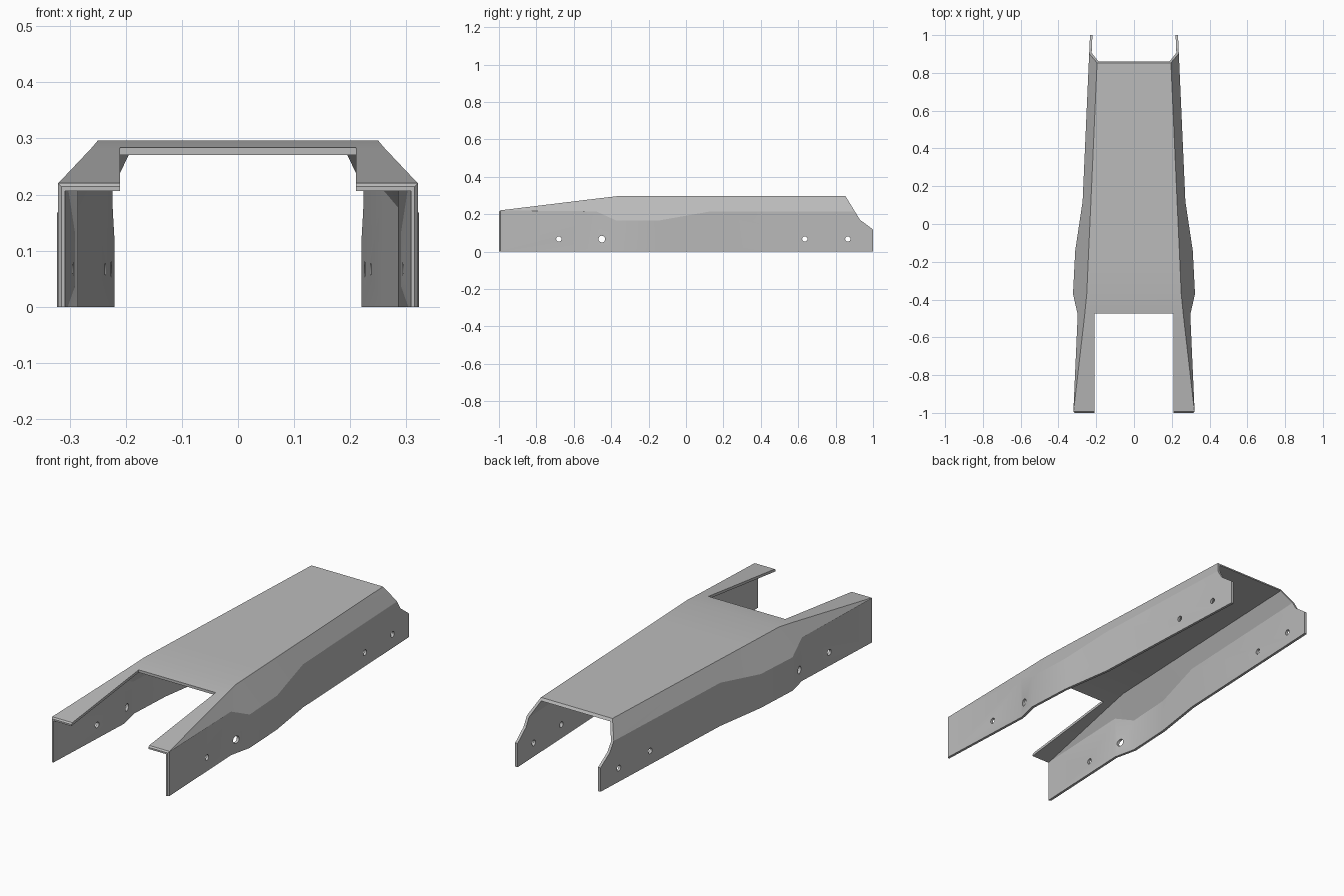
import bpy, bmesh, math
from mathutils import Matrix

cube = bpy.data.objects.get("Cube")
if cube:
    bpy.data.objects.remove(cube)

T = 0.013        # sheet thickness

grey = bpy.data.materials.new("plain grey")
grey.use_nodes = True
GREY = (0.5, 0.5, 0.5, 1)
grey.diffuse_color = GREY
grey.node_tree.nodes["Principled BSDF"].inputs["Base Color"].default_value = GREY


def make_object(name, bm):
    bmesh.ops.recalc_face_normals(bm, faces=bm.faces)
    mesh = bpy.data.meshes.new(name)
    bm.to_mesh(mesh)
    bm.free()
    mesh.materials.append(grey)
    obj = bpy.data.objects.new(name, mesh)
    bpy.context.collection.objects.link(obj)
    return obj


def prism(name, yz, half_width):
    """Side profile extruded across the width."""
    bm = bmesh.new()
    face = bm.faces.new([bm.verts.new((-half_width, y, z)) for y, z in yz])
    moved = bmesh.ops.extrude_face_region(bm, geom=[face])["geom"]
    bmesh.ops.translate(bm, vec=(2 * half_width, 0, 0),
                        verts=[v for v in moved if isinstance(v, bmesh.types.BMVert)])
    return make_object(name, bm)


def cut(target, cutter):
    mod = target.modifiers.new("cut", "BOOLEAN")
    mod.operation = "DIFFERENCE"
    mod.solver = "EXACT"
    mod.object = cutter
    bpy.ops.object.select_all(action="DESELECT")
    target.select_set(True)
    bpy.context.view_layer.objects.active = target
    bpy.ops.object.modifier_apply(modifier=mod.name)
    bpy.data.objects.remove(cutter)


# Folded cover: y, side x, shoulder z, roof edge x, roof z
stations = [
    (-1.0, 0.315, 0.214, 0.315, 0.214),
    (-0.993, 0.321, 0.22, 0.32, 0.2205),
    (-0.48, 0.298, 0.215, 0.261, 0.283),
    (-0.37, 0.323, 0.165, 0.25, 0.296),
    (-0.14, 0.311, 0.167, 0.24, 0.296),
    (0.12, 0.272, 0.213, 0.228, 0.296),
    (1.0, 0.233, 0.215, 0.189, 0.296),
]
bm = bmesh.new()
rings = []
for i, (y, xs, zs, xr, zr) in enumerate(stations):
    inner = 0.308 if i == 0 else xs - T
    under = 0.206 if i == 0 else zr - T
    drop = T if i < 2 else 0.4 * T
    shoulder = under if i == 0 else zs - drop
    roof_in = inner if i < 2 else xr - 0.5 * T
    half = [(xs, 0), (xs, zs), (xr, zr)]
    half_in = [(roof_in, under), (inner, shoulder), (inner, 0)]
    outline = half + [(-x, z) for x, z in reversed(half)]
    outline += [(-x, z) for x, z in reversed(half_in)] + half_in
    rings.append([bm.verts.new((x, y, z)) for x, z in outline])
count = len(rings[0])
for a, b in zip(rings, rings[1:]):
    for i in range(count):
        j = (i + 1) % count
        bm.faces.new((a[i], a[j], b[j], b[i]))
# End caps, one strip per wall panel
for ring in (rings[0], rings[-1]):
    for i in range(count // 2 - 1):
        bm.faces.new((ring[i], ring[i + 1], ring[count - 2 - i], ring[count - 1 - i]))
bmesh.ops.remove_doubles(bm, verts=bm.verts, dist=0.0002)
bmesh.ops.triangulate(bm, faces=bm.faces)
cover = make_object("folded_cover", bm)

# Front opening between the two arms
cut(cover, prism("opening_cutter", [(-1.2, -0.1), (-0.475, -0.1), (-0.475, 0.5), (-1.2, 0.5)], 0.21))

# Sloped and stepped rear end
cut(cover, prism("rear_cutter", [(0.83, 0.33), (0.853, 0.296), (0.93, 0.17), (1.0, 0.118),
                                 (1.1, 0.044), (1.1, 0.33)], 0.5))

# Bolt holes through both side walls
for y, r in ((-0.68, 0.014), (-0.45, 0.018), (0.635, 0.014), (0.865, 0.014)):
    bm = bmesh.new()
    bmesh.ops.create_cone(bm, cap_ends=True, segments=20, radius1=r, radius2=r, depth=1,
                          matrix=Matrix.Translation((0, y, 0.067)) @ Matrix.Rotation(math.pi / 2, 4, "Y"))
    cut(cover, make_object("hole_cutter", bm))

bpy.ops.object.select_all(action="DESELECT")
cover.select_set(True)
bpy.context.view_layer.objects.active = cover
bpy.ops.object.shade_smooth_by_angle(angle=math.radians(20))
